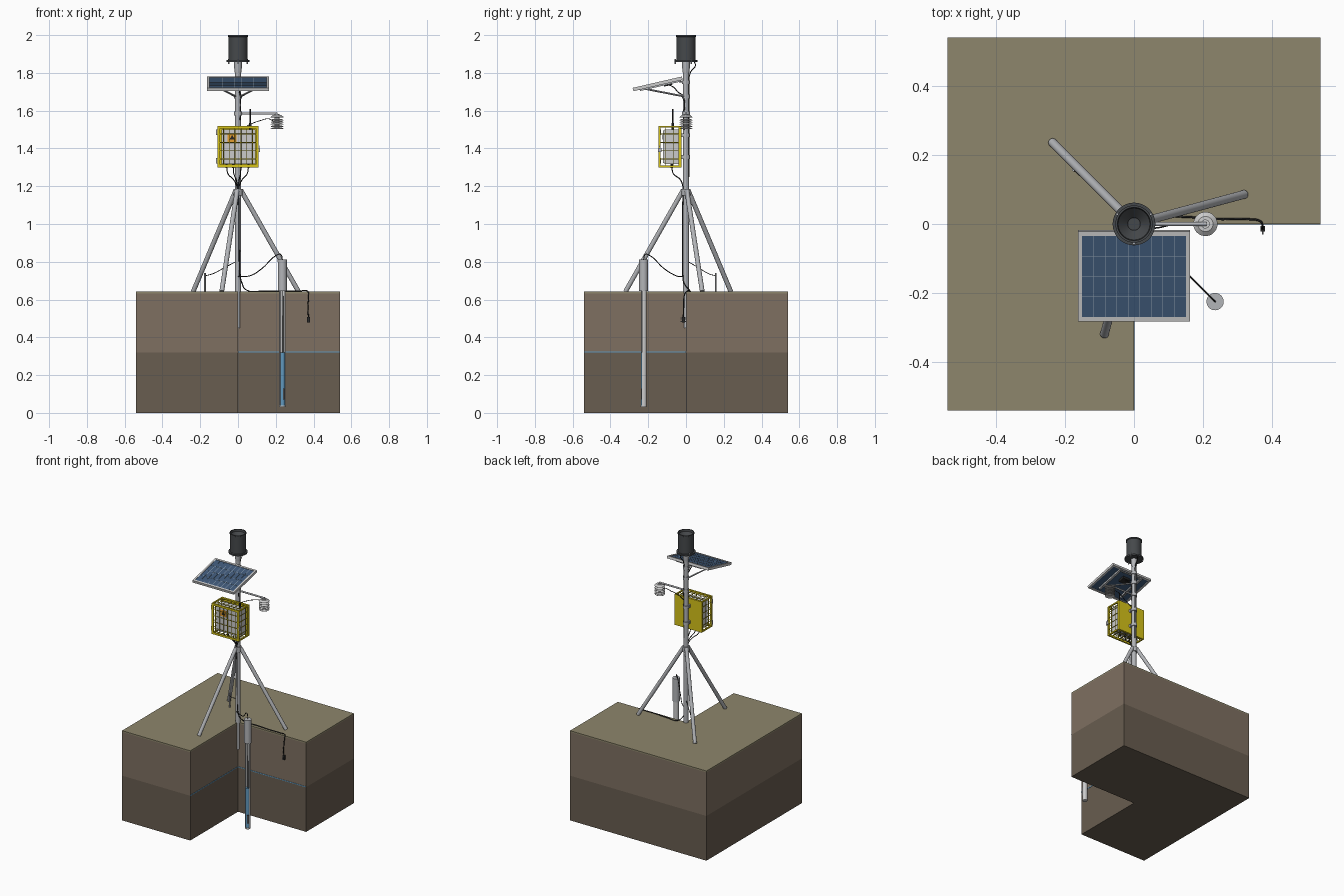
import bpy, bmesh, math
from mathutils import Vector, Matrix

if "Cube" in bpy.data.objects:
    bpy.data.objects.remove(bpy.data.objects["Cube"])

def mat(name, r, g, b):
    m = bpy.data.materials.new(name)
    m.diffuse_color = (r, g, b, 1)
    m.use_nodes = True
    m.node_tree.nodes["Principled BSDF"].inputs["Base Color"].default_value = m.diffuse_color
    return m

GRASS = mat("topsoil", .27, .24, .15)
SOIL = mat("dry_soil", .21, .16, .12)
WET = mat("wet_soil", .14, .11, .08)
WATER = mat("water", .12, .32, .52)
STEEL = mat("steel", .45, .46, .48)
LIGHT = mat("light_plastic", .62, .63, .64)
DARK = mat("dark_metal", .06, .065, .07)
BLACK = mat("cable_black", .02, .02, .02)
YELLOW = mat("yellow_paint", .68, .55, .01)
CELL = mat("solar_cell", .05, .1, .19)
LINE = mat("cell_line", .3, .38, .46)
ORANGE = mat("label_orange", .8, .35, .03)

def finish(name, bm, m, smooth=False):
    me = bpy.data.meshes.new(name)
    bmesh.ops.recalc_face_normals(bm, faces=bm.faces)
    bm.to_mesh(me)
    bm.free()
    me.materials.append(m)
    ob = bpy.data.objects.new(name, me)
    bpy.context.collection.objects.link(ob)
    if smooth:
        bpy.context.view_layer.objects.active = ob
        ob.select_set(True)
        bpy.ops.object.shade_smooth_by_angle(angle=math.radians(35))
        ob.select_set(False)
    return ob

def boxes(name, spans, m, M=None):
    """Boxes given as (x0, x1, y0, y1, z0, z1), joined in one object."""
    bm = bmesh.new()
    for x0, x1, y0, y1, z0, z1 in spans:
        T = Matrix.Translation(((x0+x1)/2, (y0+y1)/2, (z0+z1)/2)) @ Matrix.Diagonal((x1-x0, y1-y0, z1-z0, 1))
        bmesh.ops.create_cube(bm, size=1, matrix=(M @ T) if M else T)
    return finish(name, bm, m)

def rods(name, ends, r, m, n=20):
    """Round bars between pairs of points, joined in one object."""
    bm = bmesh.new()
    for a, b in ends:
        a, b = Vector(a), Vector(b)
        T = Matrix.Translation((a+b)/2) @ Vector((0, 0, 1)).rotation_difference(b-a).to_matrix().to_4x4()
        bmesh.ops.create_cone(bm, cap_ends=True, segments=n, radius1=r, radius2=r, depth=(b-a).length, matrix=T)
    return finish(name, bm, m, True)

def lathe(name, prof, m, at=(0, 0), n=32):
    bm = bmesh.new()
    vs = [bm.verts.new((at[0]+r, at[1], z)) for r, z in prof]
    es = [bm.edges.new(p) for p in zip(vs, vs[1:])]
    bmesh.ops.spin(bm, geom=vs+es, cent=(at[0], at[1], 0), axis=(0, 0, 1), angle=2*math.pi, steps=n)
    bmesh.ops.remove_doubles(bm, verts=bm.verts, dist=1e-5)
    return finish(name, bm, m, True)

def cable(name, pts, r=.003, m=BLACK):
    cu = bpy.data.curves.new(name, 'CURVE')
    cu.dimensions, cu.bevel_depth, cu.bevel_resolution, cu.resolution_u = '3D', r, 1, 5
    cu.use_fill_caps = True
    sp = cu.splines.new('BEZIER')
    sp.bezier_points.add(len(pts)-1)
    for bp, p in zip(sp.bezier_points, pts):
        bp.co = p
        bp.handle_left_type = bp.handle_right_type = 'AUTO'
    cu.materials.append(m)
    ob = bpy.data.objects.new(name, cu)
    bpy.context.collection.objects.link(ob)
    bpy.context.view_layer.objects.active = ob
    ob.select_set(True)
    bpy.ops.object.convert(target='MESH')
    bpy.context.object.select_set(False)

def prism(name, outline, z0, z1, m):
    bm = bmesh.new()
    f = bm.faces.new([bm.verts.new((x, y, z0)) for x, y in outline])
    ext = bmesh.ops.extrude_face_region(bm, geom=[f])["geom"]
    bmesh.ops.translate(bm, vec=(0, 0, z1-z0), verts=[v for v in ext if isinstance(v, bmesh.types.BMVert)])
    # keep the underside closed
    if not f.is_valid:
        bmesh.ops.holes_fill(bm, edges=bm.edges)
    return finish(name, bm, m)

# Ground block with a quarter cut out
S = .54
ell = [(-S, -S), (0, -S), (0, 0), (S, 0), (S, S), (-S, S)]
for nm, a, b, m in (("saturated_soil", 0, .32, WET), ("dry_soil", .32, .632, SOIL), ("topsoil", .632, .642, GRASS)):
    prism(nm, ell, a, b, m)
boxes("water_table_line", [(0, S, -.002, .001, .319, .325), (-.001, .002, -S, 0, .319, .325)], WATER)

# Mast, anchor stake and tripod
rods("mast", [((0, 0, .64), (0, 0, 1.84))], .0155, STEEL, 24)
rods("anchor_stake", [((0, 0, .45), (0, 0, .66))], .01, STEEL)
lathe("tripod_collar", [(.015, 1.15), (.024, 1.15), (.024, 1.185), (.015, 1.185)], STEEL)
feet = [(-.237, .237), (.32, .086), (-.086, -.32)]
rods("tripod_legs", [((x*.05, y*.05, 1.178), (x, y, .643)) for x, y in feet], .0125, STEEL)

# Rain gauge
lathe("gauge_neck", [(0, 1.80), (.017, 1.80), (.02, 1.825), (.02, 1.86), (0, 1.86)], STEEL)
lathe("gauge_base", [(0, 1.857), (.062, 1.857), (.062, 1.867), (0, 1.867)], DARK)
lathe("rain_gauge", [(0, 1.866), (.051, 1.866), (.051, 1.99), (.054, 1.992), (.054, 2.0), (.048, 2.0),
                     (.046, 1.985), (.018, 1.955), (.018, 1.945), (0, 1.945)], DARK, n=40)
rods("gauge_feet", [((.056*math.cos(a), .056*math.sin(a), 1.848), (.056*math.cos(a), .056*math.sin(a), 1.874))
                    for a in (math.pi/6, math.pi*5/6, math.pi*3/2)], .004, STEEL, 10)
cable("gauge_cable", [(.01, .045, 1.857), (.01, .05, 1.84), (.006, .022, 1.8), (.006, .017, 1.7), (.006, .017, 1.45), (.006, .017, 1.25)])

# Tilted solar panel
P = Matrix.Translation((0, -.15, 1.742)) @ Matrix.Rotation(math.radians(13), 4, 'X')
w, d = .163, .134
boxes("panel_frame", [(-w, w, -d, -d+.013, -.009, .009), (-w, w, d-.013, d, -.009, .009),
                      (-w, -w+.013, -d+.013, d-.013, -.009, .009), (w-.013, w, -d+.013, d-.013, -.009, .009)], LIGHT, P)
boxes("panel_cells", [(-w+.012, w-.012, -d+.012, d-.012, -.004, .006)], CELL, P)
boxes("panel_grid", [(x-.0008, x+.0008, -d+.013, d-.013, .005, .007) for x in [-.15+.3*i/9 for i in range(1, 9)]] +
      [(-w+.013, w-.013, y-.0008, y+.0008, .005, .007) for y in (-.06, 0, .06)], LINE, P)
boxes("panel_junction_box", [(-.03, .03, .03, .075, -.022, -.004)], BLACK, P)
boxes("panel_rails", [(s*.09-.008, s*.09+.008, -.1, d-.01, -.016, -.004) for s in (-1, 1)], STEEL, P)
rods("panel_struts", [((s*.09, -.215, 1.715), (s*.012, -.008, 1.675)) for s in (-1, 1)] +
     [((-.09, -.035, 1.755), (.09, -.035, 1.755)), ((0, -.035, 1.755), (0, 0, 1.75))], .005, STEEL, 10)
cable("panel_cable", [(0, -.09, 1.737), (.005, -.06, 1.72), (.008, -.045, 1.70), (.012, -.018, 1.68), (.012, -.013, 1.55)])

# Collars clamped on the mast
for i, z in enumerate((1.675, 1.75, 1.585, 1.47, 1.355)):
    lathe("mast_clamp_%d" % i, [(.015, z-.01), (.021, z-.01), (.021, z+.01), (.015, z+.01)], STEEL)

# Logger cabinet
boxes("logger_box", [(-.088, .092, -.115, -.04, 1.318, 1.5)], LIGHT)
boxes("logger_door", [(-.084, .088, -.121, -.115, 1.322, 1.496)], LIGHT)
boxes("warning_label", [(-.055, -.008, -.1225, -.12, 1.435, 1.48)], ORANGE)
bm = bmesh.new()
bmesh.ops.create_cone(bm, cap_ends=True, segments=3, radius1=.017, radius2=.017, depth=.002,
                      matrix=Matrix.Translation((-.031, -.123, 1.455)) @ Matrix.Rotation(math.pi/2, 4, 'X'))
finish("label_symbol", bm, BLACK)
boxes("cabinet_mounts", [(-.06, .06, -.04, -.03, z-.01, z+.01) for z in (1.355, 1.47)] +
      [(-.02, .02, -.027, -.01, z-.01, z+.01) for z in (1.355, 1.47)], STEEL)

# Yellow protective cage
x0, x1, f, k, z0, z1 = -.108, .108, -.145, -.03, 1.3, 1.52
boxes("cage_back_plate", [(x0, x1, k, k+.005, z0, z1)], YELLOW)
t = .014
spans = [(x0, x0+t, f, f+.01, z0, z1), (x1-t, x1, f, f+.01, z0, z1),
         (x0+t, x1-t, f, f+.01, z0, z0+t), (x0+t, x1-t, f, f+.01, z1-t, z1)]
for x in (x0, x1-.009):
    for z in (z0, z1-.009):
        spans.append((x, x+.009, f+.01, k, z, z+.009))
    spans.append((x, x+.009, k-.009, k, z0+.009, z1-.009))
spans += [(x0+.009, x1-.009, k-.009, k, z, z+.009) for z in (z0, z1-.009)]
boxes("cage_frame", spans, YELLOW)
xs = [x0+(x1-x0)*i/7 for i in range(1, 7)]
zs = [z0+(z1-z0)*i/5 for i in range(1, 5)]
wires = [((x, f+.004, z0+.004), (x, f+.004, z1-.004)) for x in xs]
wires += [((x0+.004, f+.004, z), (x1-.004, f+.004, z)) for z in zs]
rods("cage_front_wires", wires, .0021, YELLOW, 8)
wires = [((x, f+.006, z), (x, k, z)) for x in (x0+.004, x1-.004) for z in zs]
wires += [((x, y, z0+.004), (x, y, z1-.004)) for x in (x0+.004, x1-.004) for y in (-.107, -.068)]
wires += [((x, f+.006, z), (x, k, z)) for x in xs for z in (z0+.004, z1-.004)]
wires += [((x0+.004, y, z), (x1-.004, y, z)) for y in (-.107, -.068) for z in (z0+.004, z1-.004)]
rods("cage_side_wires", wires, .0021, YELLOW, 8)
rods("cage_hinges", [((x0-.004, f+.008, z-.014), (x0-.004, f+.008, z+.014)) for z in (1.335, 1.485)], .005, STEEL, 12)
boxes("padlock", [(x1, x1+.008, f-.004, f+.014, 1.38, 1.402)], STEEL)
cable("padlock_shackle", [(x1+.004, f, 1.4), (x1+.004, f+.005, 1.414), (x1+.004, f+.01, 1.4)], .002, STEEL)

# Antenna
rods("antenna", [((.065, -.07, 1.5), (.065, -.07, 1.61))], .0035, BLACK, 12)
rods("antenna_base", [((.065, -.07, 1.498), (.065, -.07, 1.535))], .006, BLACK, 12)

# Cables and glands under the cabinet
glands = (-.06, -.025, .015, .055)
rods("cable_glands", [((x, -.075, 1.297), (x, -.075, 1.32)) for x in glands], .006, BLACK, 10)
for i, x in enumerate(glands):
    cable("cabinet_cable_%d" % i, [(x, -.075, 1.3), (x*.9, -.068, 1.268), (x*.4, -.03, 1.235),
                                   (.004*i-.006, -.017, 1.2), (.004*i-.006, -.017, 1.1)], .0028)

# Air temperature shield on its side arm
rods("shield_arm", [((0, 0, 1.585), (.21, 0, 1.585))], .006, STEEL, 14)
c = (.207, 0)
lathe("shield_cap", [(0, 1.578), (.022, 1.577), (.035, 1.566), (.033, 1.564), (0, 1.568)], LIGHT, c)
for i in range(5):
    z = 1.554-.0115*i
    lathe("shield_plate_%d" % i, [(.012, z+.003), (.022, z+.003), (.034, z-.003), (.033, z-.005), (.021, z), (.012, z), (.012, z+.003)], LIGHT, c)
rods("shield_core", [((*c, 1.505), (*c, 1.582))], .013, LIGHT, 16)
cable("shield_cable", [(.205, .004, 1.507), (.17, .004, 1.555), (.12, 0, 1.548), (.06, -.012, 1.525), (.017, -.01, 1.5)], .0022)

# Observation well, its pipe cut open toward the viewer
wx, wy = .235, -.225
lathe("well_casing", [(.018, .645), (.0235, .645), (.0235, .80), (.018, .80), (.018, .645)], STEEL, (wx, wy))
lathe("well_cap", [(0, .798), (.025, .798), (.025, .812), (0, .812)], STEEL, (wx, wy))
angs = [math.radians(15+250*i/24-40) for i in range(25)]
half = [(wx+.017*math.cos(a), wy+.017*math.sin(a)) for a in angs]
half += [(wx+.014*math.cos(a), wy+.014*math.sin(a)) for a in reversed(angs)]
prism("well_pipe", half, .035, .66, LIGHT)
rods("well_bottom", [((wx, wy, .03), (wx, wy, .04))], .017, LIGHT)
rods("well_water", [((wx, wy, .04), (wx, wy, .32))], .0138, WATER)
rods("level_sensor", [((wx+.007, wy-.007, .07), (wx+.007, wy-.007, .13))], .0075, DARK, 14)
cable("level_sensor_cable", [(wx+.004, wy-.004, .13), (wx+.004, wy-.004, .4), (wx, wy, .8)], .0025)
cable("well_cable", [(wx, wy, .81), (wx-.008, wy+.008, .838), (.205, -.195, .835), (.125, -.115, .763), (.06, -.05, .725), (.0, -.018, .722)], .0025)

# Mast cable and buried soil sensor
cable("mast_cable", [(.006, -.018, 1.12), (.006, -.018, .9), (.008, -.018, .72)], .003)
cable("soil_sensor_cable", [(.008, -.018, .74), (.02, -.012, .69), (.045, .018, .65), (.14, .021, .646), (.24, .014, .646),
                            (.33, .014, .646), (.366, .008, .646), (.373, -.006, .63), (.37, -.012, .56), (.373, -.015, .505)], .003)
boxes("soil_sensor_head", [(.366, .38, -.022, -.006, .478, .508)], BLACK)
rods("soil_sensor_prongs", [((x, -.03, z), (x, .03, z)) for x in (.373,) for z in (.484, .493, .502)], .0018, STEEL, 8)

# Grounding rod and wire
rods("ground_rod", [((-.175, .157, .6), (-.175, .157, .74))], .0045, STEEL, 12)
cable("ground_wire", [(-.175, .157, .725), (-.13, .117, .738), (-.07, .064, .77), (-.012, .012, .8)], .002)
